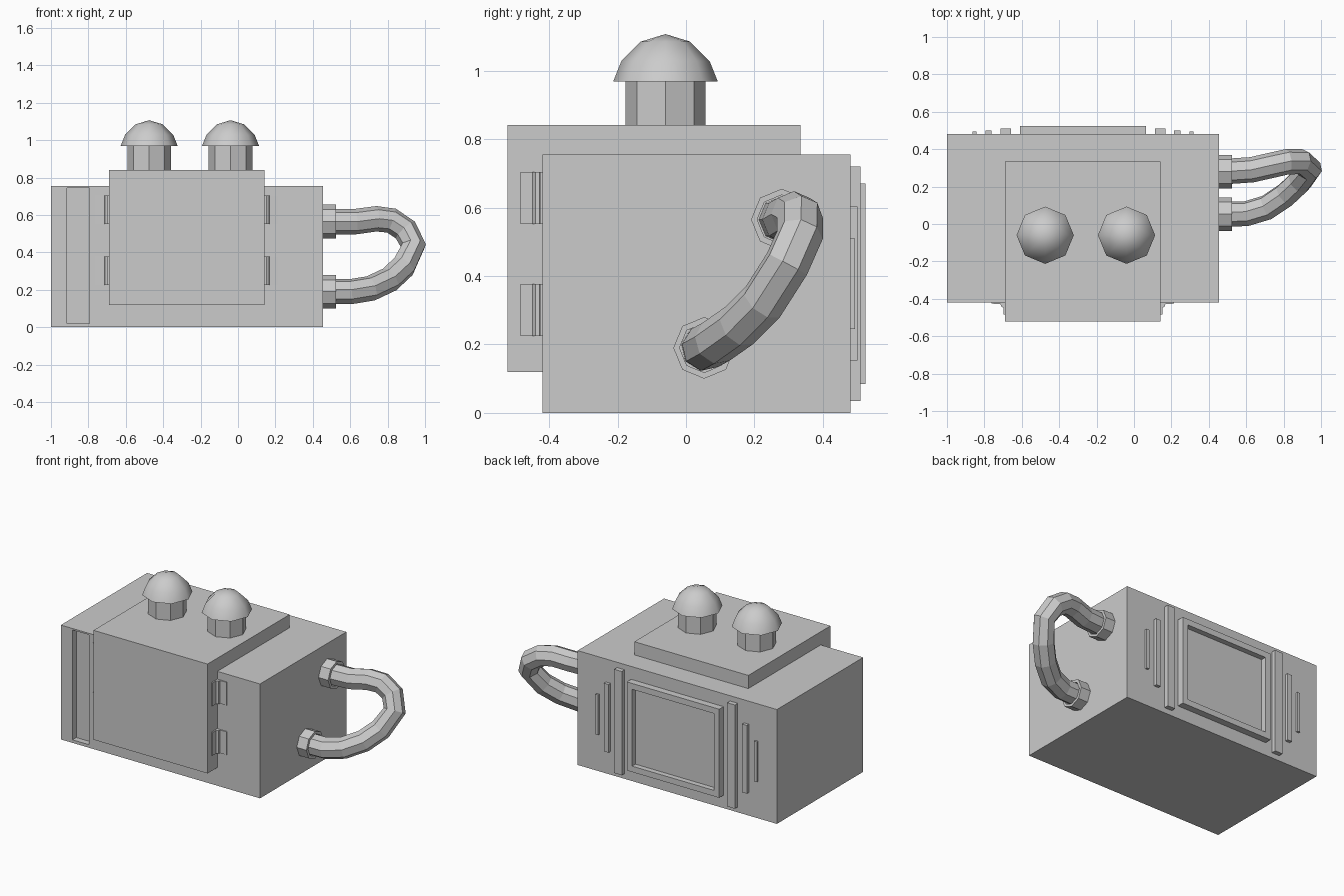
import bpy, bmesh, math
from mathutils import Matrix, Vector

if "Cube" in bpy.data.objects:
    bpy.data.objects.remove(bpy.data.objects["Cube"])

MID = -0.273  # symmetry line of the door block and rear trim


def finish(name, bm):
    bmesh.ops.recalc_face_normals(bm, faces=bm.faces)
    me = bpy.data.meshes.new(name)
    bm.to_mesh(me)
    bm.free()
    ob = bpy.data.objects.new(name, me)
    bpy.context.collection.objects.link(ob)
    return ob


def box_bm(x0, x1, y0, y1, z0, z1):
    bm = bmesh.new()
    size = Matrix.Diagonal((x1 - x0, y1 - y0, z1 - z0, 1))
    centre = Matrix.Translation(((x0 + x1) / 2, (y0 + y1) / 2, (z0 + z1) / 2))
    bmesh.ops.create_cube(bm, size=1, matrix=centre @ size)
    return bm


def box(name, *b):
    return finish(name, box_bm(*b))


def lathe(name, profile, origin, axis='Z', sides=8):
    """Closed solid from (radius, height) rings."""
    bm = bmesh.new()
    rot = Matrix.Rotation(math.pi / 2, 4, 'Y') if axis == 'X' else Matrix()
    rings = []
    for r, h in profile:
        n = sides if r else 1
        rings.append([bm.verts.new(Vector(origin) + rot @ Vector((
            r * math.cos(i * math.tau / sides), r * math.sin(i * math.tau / sides), h)))
            for i in range(n)])
    for a, b in zip(rings, rings[1:]):
        for i in range(sides):
            j = (i + 1) % sides
            bm.faces.new((a[i], a[j], b[0]) if len(b) == 1 else (a[i], a[j], b[j], b[i]))
    for ring in (rings[0], rings[-1]):
        if len(ring) > 1:
            bm.faces.new(ring)
    return finish(name, bm)


# main body with recessed slot on the front left
body = box("body", -1.0, 0.455, -0.42, 0.48, 0.0, 0.755)
cutter = box("slot_cutter", -0.915, -0.795, -0.5, -0.38, 0.02, 0.745)
cutter.hide_render = True
cutter.hide_viewport = True
cut = body.modifiers.new("slot", 'BOOLEAN')
cut.operation = 'DIFFERENCE'
cut.object = cutter
cut.solver = 'EXACT'

# raised block wrapping front and top
box("front_block", -0.69, 0.143, -0.522, 0.335, 0.12, 0.842)

# hinges at both sides of the front block
HINGE = [(0.413, -0.41), (0.413, -0.483), (0.425, -0.483), (0.425, -0.448),
         (0.438, -0.44), (0.441, -0.428), (0.488, -0.426), (0.488, -0.41)]
for side, label in ((1, "right"), (-1, "left")):
    for z0, level in ((0.225, "lower"), (0.552, "upper")):
        bm = bmesh.new()
        face = bm.faces.new([bm.verts.new((MID + side * x, y, z0)) for x, y in HINGE])
        ext = bmesh.ops.extrude_face_region(bm, geom=[face])
        top = [v for v in ext["geom"] if isinstance(v, bmesh.types.BMVert)]
        bmesh.ops.translate(bm, verts=top, vec=(0, 0, 0.152))
        finish(f"hinge_{label}_{level}", bm)

# domed vents on the top
for x, label in ((-0.475, "left"), (-0.04, "right")):
    lathe(f"vent_post_{label}", [(0.117, 0.83), (0.117, 0.975)], (x, -0.06, 0))
    dome = lathe(f"vent_dome_{label}", [(0.153, 0.968), (0.129, 1.028), (0.072, 1.085), (0, 1.107)],
                 (x, -0.06, 0))
    bpy.ops.object.select_all(action='DESELECT')
    dome.select_set(True)
    bpy.context.view_layer.objects.active = dome
    bpy.ops.object.shade_smooth_by_angle(angle=math.radians(50))

# pipe collars on the right side
for y, z, label in ((0.28, 0.565, "upper"), (0.053, 0.19, "lower")):
    lathe(f"pipe_collar_{label}",
          [(0.09, 0.45), (0.09, 0.525), (0.072, 0.525), (0.072, 0.50)], (0, y, z), 'X')

# bent pipe between the collars
PATH = [(0.48, 0.28, 0.565), (0.63, 0.29, 0.565), (0.74, 0.315, 0.58), (0.82, 0.333, 0.57),
        (0.895, 0.333, 0.52), (0.938, 0.295, 0.435), (0.885, 0.225, 0.325), (0.81, 0.155, 0.255),
        (0.71, 0.088, 0.208), (0.6, 0.055, 0.19), (0.48, 0.053, 0.19)]
curve = bpy.data.curves.new("pipe", 'CURVE')
curve.dimensions = '3D'
curve.bevel_depth = 0.068
curve.bevel_resolution = 2
curve.use_fill_caps = True
spline = curve.splines.new('POLY')
spline.points.add(len(PATH) - 1)
for p, co in zip(spline.points, PATH):
    p.co = (*co, 1)
spline.use_smooth = False
pipe = bpy.data.objects.new("pipe", curve)
bpy.context.collection.objects.link(pipe)

# framed panel on the back
bm = box_bm(-0.61, 0.065, 0.47, 0.525, 0.085, 0.67)
bm.normal_update()
back = max(bm.faces, key=lambda f: f.calc_center_median().y)
bmesh.ops.inset_region(bm, faces=[back], thickness=0.055)
bmesh.ops.inset_region(bm, faces=[back], thickness=0.0001, depth=-0.035)
finish("rear_panel", bm)

# stepped bars flanking the rear panel
for side, label in ((1, "right"), (-1, "left")):
    for n, (off, half, y1, z0, z1) in enumerate((
            (0.413, 0.028, 0.51, 0.035, 0.72),
            (0.505, 0.017, 0.501, 0.153, 0.603),
            (0.58, 0.010, 0.494, 0.245, 0.51))):
        x = MID + side * off
        box(f"rear_bar_{label}_{n + 1}", x - half, x + half, 0.47, y1, z0, z1)
